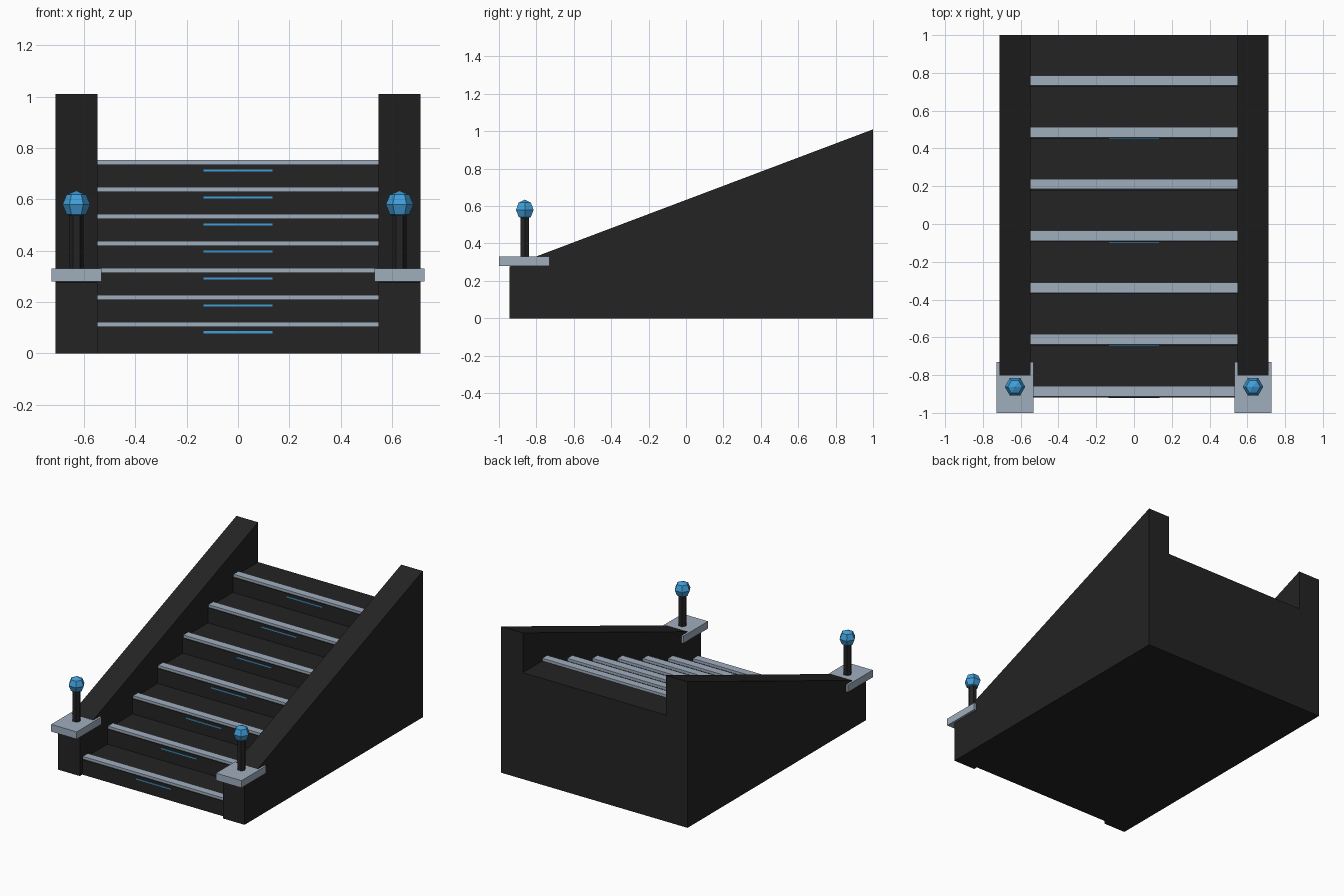
import bpy, bmesh, math
from mathutils import Matrix

cube = bpy.data.objects.get("Cube")
if cube:
    bpy.data.objects.remove(cube, do_unlink=True)


def material(name, rgb):
    mat = bpy.data.materials.new(name)
    mat.use_nodes = True
    mat.diffuse_color = (*rgb, 1)
    mat.node_tree.nodes["Principled BSDF"].inputs["Base Color"].default_value = (*rgb, 1)
    return mat


dark = material("charcoal", (0.017, 0.017, 0.017))
grey = material("pale_steel", (0.352, 0.423, 0.515))
blue = material("sky_blue", (0.053, 0.345, 0.70))


def finish(name, bm, mat):
    bmesh.ops.recalc_face_normals(bm, faces=bm.faces)
    mesh = bpy.data.meshes.new(name)
    bm.to_mesh(mesh)
    bm.free()
    mesh.materials.append(mat)
    obj = bpy.data.objects.new(name, mesh)
    bpy.context.collection.objects.link(obj)
    return obj


def box(name, x, y, z, mat):
    """Box spanning the (low, high) range on each axis."""
    bm = bmesh.new()
    bmesh.ops.create_cube(bm, size=1)
    for v in bm.verts:
        v.co = [r[0] if c < 0 else r[1] for c, r in zip(v.co, (x, y, z))]
    return finish(name, bm, mat)


def extrude_profile(name, profile, x0, x1, mat):
    """Side profile of (y, z) points extruded along x."""
    bm = bmesh.new()
    face = bm.faces.new([bm.verts.new((x0, y, z)) for y, z in profile])
    new = bmesh.ops.extrude_face_region(bm, geom=[face])["geom"]
    moved = [g for g in new if isinstance(g, bmesh.types.BMVert)]
    bmesh.ops.translate(bm, verts=moved, vec=(x1 - x0, 0, 0))
    return finish(name, bm, mat)


STEPS, RISE, RUN = 7, 0.105, 0.274
FRONT, BACK, HALF = -0.918, 1.0, 0.547

# Solid stair body
profile = [(BACK, 0), (FRONT, 0)]
for i in range(STEPS):
    y, z = FRONT + RUN * i, RISE * (i + 1)
    profile.append((y, z))
    profile.append((BACK if i == STEPS - 1 else y + RUN, z))
extrude_profile("stair_body", profile, -HALF, HALF, dark)

# Tread strips and riser lights
for i in range(STEPS):
    y, z = FRONT + RUN * i, RISE * (i + 1)
    box(f"tread_strip_{i + 1}", (-HALF, HALF), (y + 0.006, y + 0.061), (z, z + 0.018), grey)
    box(f"riser_light_{i + 1}", (-0.135, 0.135), (y - 0.004, y + 0.003),
        (z - 0.027, z - 0.019), blue)

# Sloping side walls, each with a cap plate, post and lamp
wall = [(-0.945, 0), (BACK, 0), (BACK, 1.01), (-0.945, 0.276)]
POST_X, POST_Y = 0.63, -0.862
for side, s in (("left", 1), ("right", -1)):
    extrude_profile(f"{side}_wall", wall, s * HALF, s * 0.712, dark)
    box(f"{side}_cap_plate", sorted((s * 0.532, s * 0.727)), (-1.0, -0.73), (0.28, 0.33), grey)
    turn = Matrix.Rotation(math.radians(30), 4, "Z")

    bm = bmesh.new()
    bmesh.ops.create_cone(bm, cap_ends=True, segments=6, radius1=0.027, radius2=0.027,
                          depth=0.22, matrix=turn)
    finish(f"{side}_post", bm, dark).location = (s * POST_X, POST_Y, 0.435)

    bm = bmesh.new()
    bmesh.ops.create_uvsphere(bm, u_segments=6, v_segments=4, radius=0.054, matrix=turn)
    finish(f"{side}_lamp", bm, blue).location = (s * POST_X, POST_Y, 0.58)
